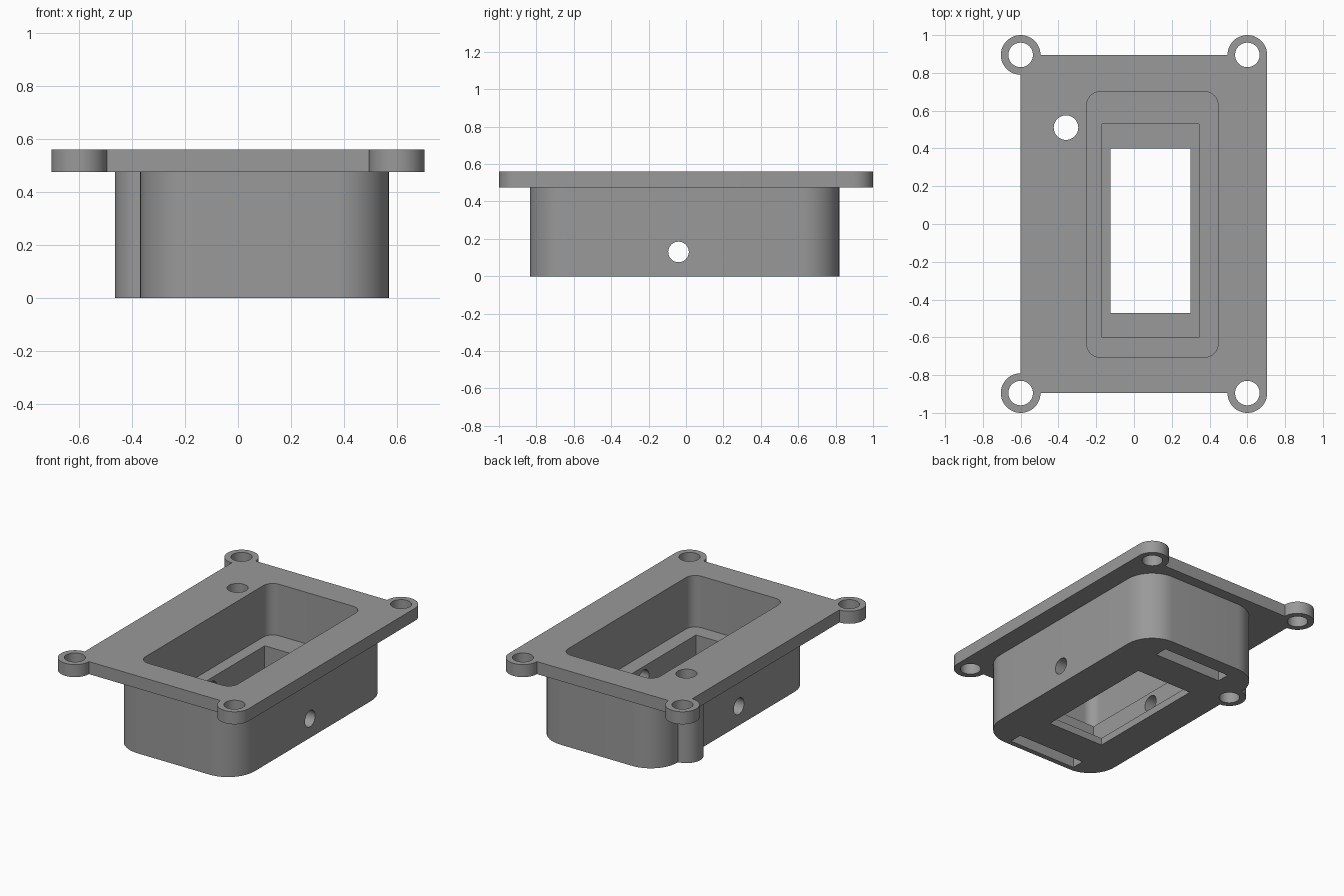
import bpy, bmesh, math
from mathutils import Matrix

if "Cube" in bpy.data.objects:
    bpy.data.objects.remove(bpy.data.objects["Cube"])

grey = bpy.data.materials.new("plain grey")
grey.diffuse_color = (0.32, 0.32, 0.32, 1)
grey.use_nodes = True
grey.node_tree.nodes["Principled BSDF"].inputs["Base Color"].default_value = grey.diffuse_color


def arc(cx, cy, r, a0, a1):
    n = max(2, round((a1 - a0) / 7.5))
    angles = [math.radians(a0 + (a1 - a0) * i / n) for i in range(n + 1)]
    return [(cx + r * math.cos(a), cy + r * math.sin(a)) for a in angles]


def rounded(x0, x1, y0, y1, r):
    return (arc(x1 - r, y1 - r, r, 0, 90) + arc(x0 + r, y1 - r, r, 90, 180)
            + arc(x0 + r, y0 + r, r, 180, 270) + arc(x1 - r, y0 + r, r, 270, 360))


def rect(x0, x1, y0, y1):
    return [(x0, y0), (x1, y0), (x1, y1), (x0, y1)]


def circle(cx, cy, r):
    return arc(cx, cy, r, 0, 360)[:-1]


def prism(name, outline, z0, z1, matrix=None):
    """Extrude a closed outline from z0 to z1."""
    bm = bmesh.new()
    face = bm.faces.new([bm.verts.new((x, y, z0)) for x, y in outline])
    ext = bmesh.ops.extrude_face_region(bm, geom=[face])
    top = [v for v in ext["geom"] if isinstance(v, bmesh.types.BMVert)]
    bmesh.ops.translate(bm, vec=(0, 0, z1 - z0), verts=top)
    bmesh.ops.recalc_face_normals(bm, faces=bm.faces)
    if matrix:
        bm.transform(matrix)
    mesh = bpy.data.meshes.new(name)
    bm.to_mesh(mesh)
    bm.free()
    mesh.materials.append(grey)
    obj = bpy.data.objects.new(name, mesh)
    bpy.context.collection.objects.link(obj)
    return obj


def combine(target, tool, operation):
    mod = target.modifiers.new(operation.lower(), "BOOLEAN")
    mod.operation, mod.solver, mod.object = operation, "EXACT", tool
    bpy.context.view_layer.objects.active = target
    bpy.ops.object.modifier_apply(modifier=mod.name)
    bpy.data.objects.remove(tool)


X, Y, EAR = 0.6, 0.895, 0.105      # screw ear centres and radius
TUBE = (-0.36, 0.51)               # side tube centre
PLATE_Z, TOP = 0.475, 0.56

# Mounting plate with four round ears
outline = (arc(X, Y, EAR, 0, 180) + arc(-X, Y, EAR, 0, 270)
           + arc(-X, -Y, EAR, 90, 360) + arc(X, -Y, EAR, 180, 360))
housing = prism("housing", outline, PLATE_Z, TOP)

# Box below the plate and the tube on its side
combine(housing, prism("box", rounded(-0.37, 0.57, -0.835, 0.82, 0.2), 0, 0.52), "UNION")
combine(housing, prism("tube", circle(*TUBE, EAR), 0, 0.52), "UNION")

# Stepped pocket: rounded upper part, middle part, floor window
pocket = [
    prism("upper_pocket", rounded(-0.25, 0.445, -0.705, 0.7, 0.07), 0.21, 0.7),
    prism("middle_pocket", rect(-0.17, 0.345, -0.6, 0.53), 0.05, 0.3),
    prism("floor_window", rect(-0.125, 0.3, -0.47, 0.4), -0.1, 0.1),
]
# Blind slots in the underside
slots = [prism("slot", rect(-0.17, 0.345, y, y + 0.09), -0.1, 0.13) for y in (-0.8, 0.63)]
# Screw holes, tube bore and cross hole
holes = [prism("hole", circle(x, y, 0.065), -0.1, 0.7)
         for x, y in [(X, Y), (-X, Y), (-X, -Y), (X, -Y), TUBE]]
along_x = Matrix.Translation((0, -0.04, 0.13)) @ Matrix.Rotation(math.pi / 2, 4, "Y")
holes.append(prism("cross_hole", circle(0, 0, 0.055), -1, 1, along_x))

for cutter in pocket + slots + holes:
    combine(housing, cutter, "DIFFERENCE")

bpy.ops.object.select_all(action="DESELECT")
housing.select_set(True)
bpy.context.view_layer.objects.active = housing
bpy.ops.object.shade_smooth_by_angle(angle=math.radians(30))
